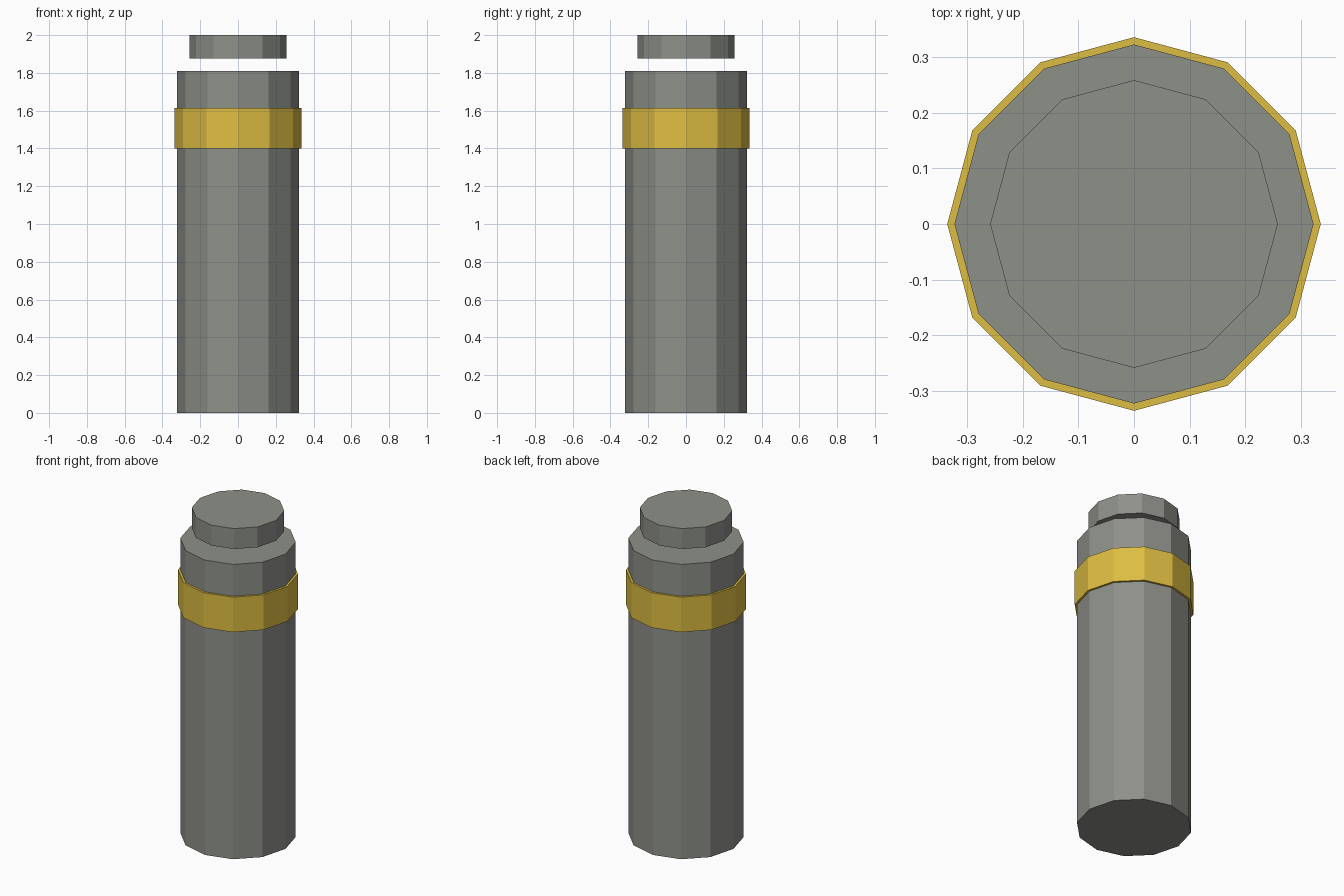
import bpy

cube = bpy.data.objects.get("Cube")
if cube:
    bpy.data.objects.remove(cube, do_unlink=True)


def make_material(name, rgb):
    mat = bpy.data.materials.new(name)
    mat.use_nodes = True
    color = (*rgb, 1.0)
    mat.diffuse_color = color
    mat.node_tree.nodes["Principled BSDF"].inputs["Base Color"].default_value = color
    return mat


def make_drum(name, radius, bottom, top, mat):
    """Twelve-sided closed drum with a corner on each axis."""
    bpy.ops.mesh.primitive_cylinder_add(
        vertices=12, radius=radius, depth=top - bottom,
        location=(0, 0, (bottom + top) / 2))
    drum = bpy.context.object
    drum.name = name
    drum.data.materials.append(mat)
    return drum


grey = make_material("warm grey", (0.27, 0.28, 0.25))
yellow = make_material("mustard yellow", (0.73, 0.51, 0.055))

# Main body, painted band and the cap floating above
make_drum("body", 0.322, 0.0, 1.81, grey)
make_drum("band", 0.335, 1.40, 1.615, yellow)
make_drum("cap", 0.258, 1.875, 2.0, grey)
